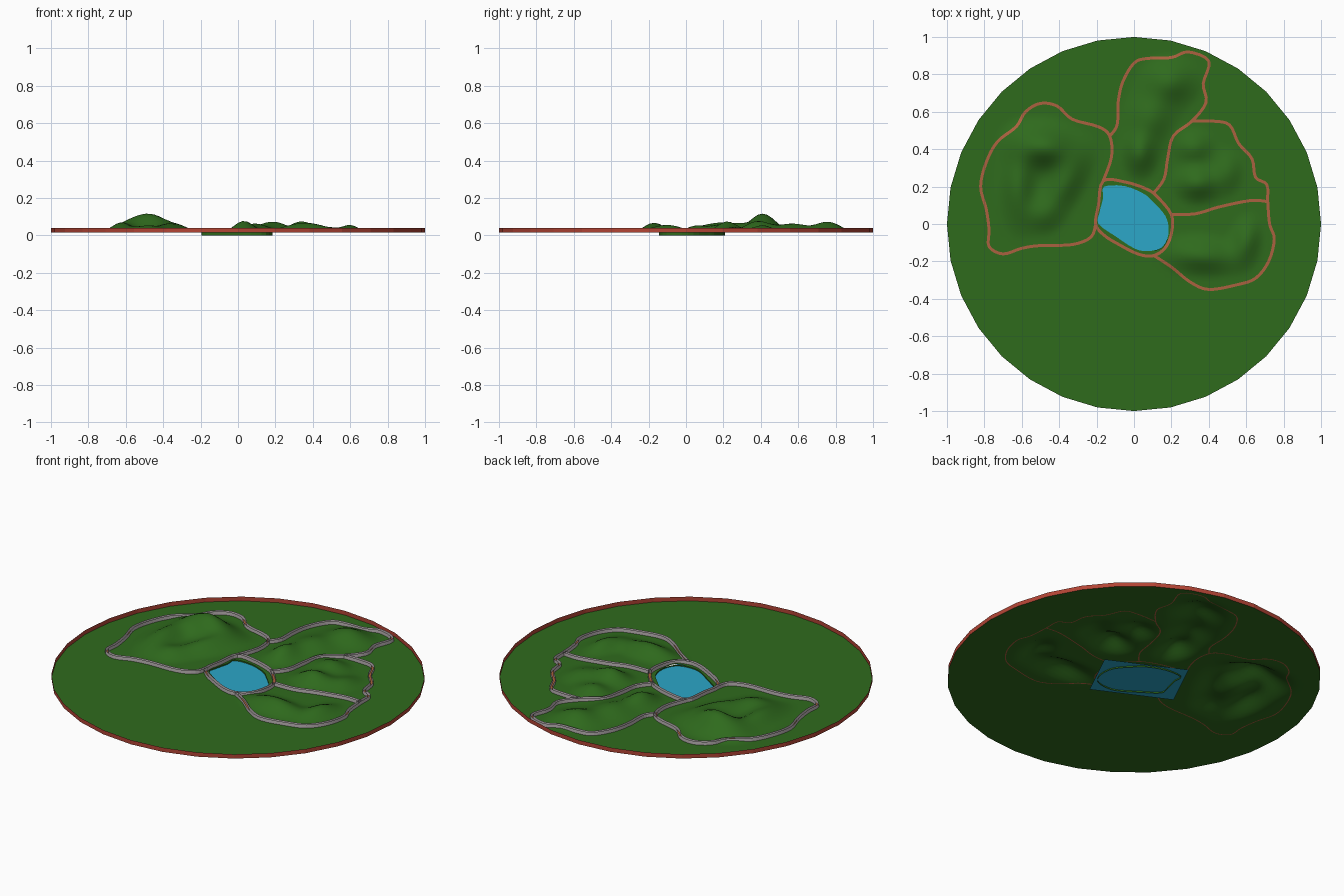
import bpy, math
from mathutils import Vector
from mathutils.geometry import delaunay_2d_cdt

if "Cube" in bpy.data.objects:
    bpy.data.objects.remove(bpy.data.objects["Cube"])

BASE, RIM_TOP, WALL_TOP = 0.015, 0.04, 0.037


def material(name, rgb):
    m = bpy.data.materials.new(name)
    m.diffuse_color = (*rgb, 1)
    m.use_nodes = True
    m.node_tree.nodes["Principled BSDF"].inputs["Base Color"].default_value = m.diffuse_color
    return m


GRASS = material("grass green", (0.028, 0.145, 0.012))
BRICK = material("brick red", (0.45, 0.058, 0.035))
PATH = material("terracotta", (0.41, 0.12, 0.05))
STONE = material("stone grey", (0.52, 0.47, 0.48))
WATER = material("water blue", (0.025, 0.385, 0.58))


def make(name, verts, faces, mats, smooth=False, rule=None):
    me = bpy.data.meshes.new(name)
    me.from_pydata(verts, [], faces)
    for m in mats:
        me.materials.append(m)
    for p in me.polygons:
        p.use_smooth = smooth
        if rule:
            p.material_index = rule(p)
    ob = bpy.data.objects.new(name, me)
    bpy.context.collection.objects.link(ob)
    return ob


def spline(pts, closed=False, steps=4):
    """Catmull-Rom curve through 2D points."""
    p = [Vector(q) for q in pts]
    n = len(p)
    get = (lambda i: p[i % n]) if closed else (lambda i: p[max(0, min(n - 1, i))])
    out = []
    for i in range(n if closed else n - 1):
        a, b, c, d = (get(i + k) for k in (-1, 0, 1, 2))
        for s in range(steps):
            t = s / steps
            out.append(0.5 * (2 * b + (c - a) * t + (2 * a - 5 * b + 4 * c - d) * t * t
                              + (3 * b - a - 3 * c + d) * t ** 3))
    if not closed:
        out.append(p[-1].copy())
    return out


def inside(x, y, poly):
    hit = False
    for i in range(len(poly)):
        a, b = poly[i - 1], poly[i]
        if (a.y > y) != (b.y > y) and x < (b.x - a.x) * (y - a.y) / (b.y - a.y) + a.x:
            hit = not hit
    return hit


def ribbon(name, loop, z0, z1, mat):
    n = len(loop)
    v = [(p[0], p[1], z) for z in (z0, z1) for p in loop]
    f = [(i, (i + 1) % n, n + (i + 1) % n, n + i) for i in range(n)]
    return make(name, v, f, [mat])


# Hills: x, y, x radius, y radius, rotation in degrees, height
HILLS = [
    (-0.48, 0.41, 0.15, 0.10, -8, 0.106), (-0.37, 0.22, 0.08, 0.17, -30, 0.052),
    (-0.62, 0.20, 0.080, 0.18, 0, 0.060), (-0.49, 0.05, 0.09, 0.08, 0, 0.030),
    (0.03, 0.38, 0.075, 0.10, 0, 0.064), (0.09, 0.57, 0.11, 0.12, -12, 0.052),
    (0.19, 0.76, 0.12, 0.10, 0, 0.062),
    (0.32, 0.41, 0.09, 0.08, 0, 0.045), (0.34, 0.22, 0.10, 0.08, 0, 0.065),
    (0.50, 0.28, 0.07, 0.10, 0, 0.032),
    (0.36, -0.17, 0.17, 0.08, -5, 0.058), (0.60, -0.09, 0.065, 0.11, -10, 0.045),
]


def height(x, y):
    s = -0.006
    for cx, cy, rx, ry, ang, h in HILLS:
        c, n = math.cos(math.radians(ang)), math.sin(math.radians(ang))
        u, v = (x - cx) * c + (y - cy) * n, (y - cy) * c - (x - cx) * n
        s += h * math.exp(-(u / rx) ** 2 - (v / ry) ** 2)
    return max(0.0, s)


POND = spline([(-0.16, 0.2), (-0.05, 0.203), (0.05, 0.163), (0.10, 0.12), (0.17, 0.04),
               (0.185, -0.05), (0.15, -0.125), (0.07, -0.145), (0.0, -0.13),
               (-0.10, -0.065), (-0.19, 0.0), (-0.185, 0.06), (-0.165, 0.14)], True, 3)
RIM = [Vector((math.cos(i * math.tau / 32), math.sin(i * math.tau / 32))) for i in range(32)]

# Ground disc with hills and a pond opening
step = 0.024
pts = RIM + POND
edges = [(i, (i + 1) % 32) for i in range(32)]
edges += [(32 + i, 32 + (i + 1) % len(POND)) for i in range(len(POND))]
for i in range(-40, 41):
    for j in range(-40, 41):
        x, y = i * step + (j % 2) * step / 2, j * step
        if x * x + y * y < 0.94 and not inside(x, y, POND) \
                and min((x - p.x) ** 2 + (y - p.y) ** 2 for p in POND) > 0.012 ** 2:
            pts.append(Vector((x, y)))
v2, _, tris, *_ = delaunay_2d_cdt(pts, edges, [], 0, 1e-6)
tris = [t for t in tris
        if not inside(sum(v2[k].x for k in t) / 3, sum(v2[k].y for k in t) / 3, POND)]
make("ground", [(p.x, p.y, BASE + height(p.x, p.y)) for p in v2], tris, [GRASS], True)

# Raised edge band, pond bank and water sheet
ribbon("edge_band", RIM, BASE, RIM_TOP, BRICK)
ribbon("pond_bank", POND, 0.0, BASE, GRASS)
ang = math.radians(-26)
e, f = Vector((math.cos(ang), math.sin(ang))), Vector((-math.sin(ang), math.cos(ang)))
c = Vector((-0.015, 0.025))
corners = [c + e * a * 0.232 + f * b * 0.166 for a, b in ((-1, -1), (1, -1), (1, 1), (-1, 1))]
make("water", [(p.x, p.y, 0.008) for p in corners], [(0, 1, 2, 3)], [WATER])


# Boundary channels: two thin grey walls, a terracotta path between them,
# and the narrow underside of the path showing below the ground
def channel(name, points, closed=False, half=0.008):
    path = spline(points, closed)
    n = len(path)
    verts, faces = [], []
    for i, p in enumerate(path):
        a = path[i - 1] if closed or i else path[0]
        b = path[(i + 1) % n] if closed or i < n - 1 else path[-1]
        t = (b - a).normalized()
        side = Vector((-t.y, t.x)) * half
        for s, level in ((1, 2), (1, 1), (-1, 1), (-1, 2), (0.4, 0), (-0.4, 0)):
            q = p + side * s
            ground = BASE + height(q.x, q.y)
            z = (ground - 0.001, ground + 0.0015, max(WALL_TOP, ground + 0.0015))[level]
            verts.append((q.x, q.y, z))
    for i in range(n if closed else n - 1):
        j = (i + 1) % n
        for k in (0, 1, 2, 4):
            faces.append((6 * i + k, 6 * j + k, 6 * j + k + 1, 6 * i + k + 1))
    make(name, verts, faces, [STONE, PATH], rule=lambda p: int(p.index % 4 in (1, 3)))


channel("pond_wall", [(-0.165, 0.23), (-0.05, 0.225), (0.06, 0.19), (0.12, 0.15), (0.20, 0.05),
                      (0.20, -0.05), (0.165, -0.13), (0.10, -0.17), (0.02, -0.16),
                      (-0.08, -0.11), (-0.16, -0.06), (-0.205, 0.0), (-0.19, 0.1)], True)
channel("west_wall", [(-0.165, 0.23), (-0.12, 0.36), (-0.13, 0.47), (-0.19, 0.52),
                      (-0.33, 0.56), (-0.41, 0.63), (-0.50, 0.645), (-0.58, 0.60),
                      (-0.63, 0.52), (-0.73, 0.44), (-0.79, 0.33), (-0.82, 0.20),
                      (-0.79, 0.08), (-0.775, -0.03), (-0.775, -0.12), (-0.70, -0.16),
                      (-0.60, -0.13), (-0.50, -0.115), (-0.33, -0.11), (-0.23, -0.07),
                      (-0.205, 0.0)])
channel("north_wall", [(-0.13, 0.47), (-0.09, 0.53), (-0.085, 0.65), (-0.06, 0.76),
                       (0.0, 0.86), (0.07, 0.885), (0.20, 0.89), (0.29, 0.92), (0.40, 0.87),
                       (0.37, 0.75), (0.385, 0.65), (0.31, 0.55), (0.21, 0.47), (0.18, 0.35),
                       (0.16, 0.24), (0.10, 0.16)])
channel("east_wall", [(0.31, 0.55), (0.42, 0.55), (0.51, 0.53), (0.56, 0.43), (0.63, 0.35),
                      (0.65, 0.25), (0.71, 0.21), (0.715, 0.12), (0.725, 0.0), (0.75, -0.08),
                      (0.72, -0.20), (0.65, -0.29), (0.55, -0.325), (0.40, -0.35),
                      (0.30, -0.31), (0.20, -0.23), (0.10, -0.165)])
channel("dividing_wall", [(0.715, 0.12), (0.62, 0.125), (0.45, 0.09), (0.33, 0.055),
                          (0.20, 0.05)])
